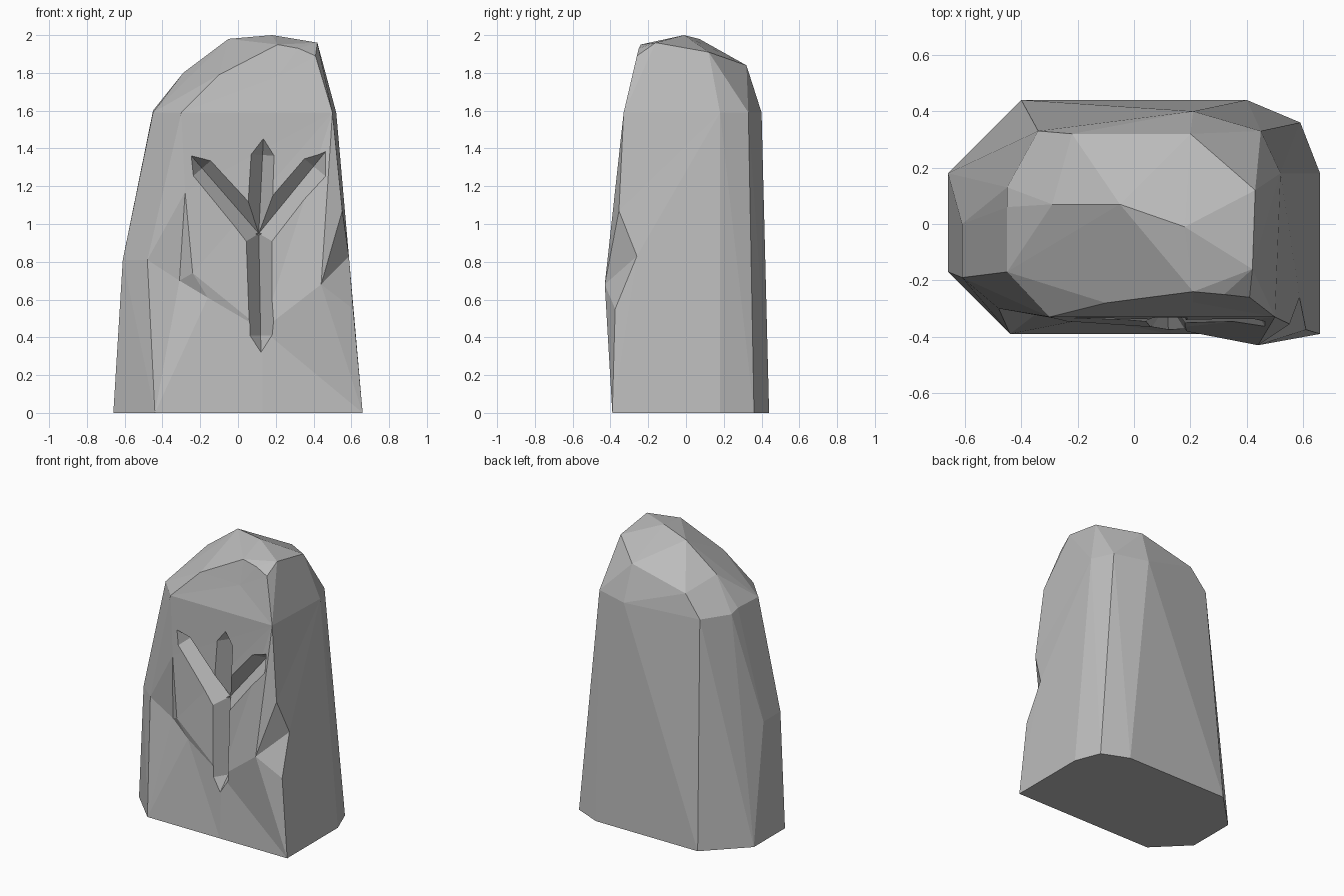
import bpy
import bmesh
from mathutils import Vector

default = bpy.data.objects.get("Cube")
if default:
    bpy.data.objects.remove(default, do_unlink=True)

stone = bpy.data.materials.new("grey_stone")
stone.use_nodes = True
grey = (0.5, 0.5, 0.5, 1)
stone.diffuse_color = grey
stone.node_tree.nodes["Principled BSDF"].inputs["Base Color"].default_value = grey


def make_object(name, bm):
    bmesh.ops.recalc_face_normals(bm, faces=bm.faces[:])
    mesh = bpy.data.meshes.new(name)
    bm.to_mesh(mesh)
    bm.free()
    mesh.materials.append(stone)
    obj = bpy.data.objects.new(name, mesh)
    bpy.context.collection.objects.link(obj)
    return obj


def hull(bm):
    result = bmesh.ops.convex_hull(bm, input=bm.verts[:])
    spare = {v for v in result["geom_interior"] + result["geom_unused"]
             if isinstance(v, bmesh.types.BMVert)}
    bmesh.ops.delete(bm, geom=list(spare), context='VERTS')


def split_border(bm, start, end, points):
    """Insert points along the edge between two corners."""
    added = []
    for point in points:
        edge = bm.edges.get((start, end))
        start = bmesh.utils.edge_split(edge, start, 0.5)[1]
        start.co = point
        added.append(start)
    return added


# Boulder: hull of the sides, back and crown
sides_and_back = [
    (.66, .18, 0), (.59, .36, 0), (.4, .44, 0), (-.4, .44, 0),
    (-.66, .18, 0), (-.66, -.17, 0),
    (-.61, -.19, .81), (-.61, 0, .81),
    (.52, .18, 1.59), (.45, .33, 1.59), (.21, .4, 1.59),
    (-.34, .33, 1.59), (-.45, .13, 1.58), (-.45, -.17, 1.59),
]
crown = [
    (-.45, .06, 1.6), (-.29, .07, 1.8), (-.05, .07, 1.98), (.18, -.01, 2),
    (.42, -.16, 1.96), (.43, .12, 1.91), (.2, .32, 1.84), (-.22, .32, 1.74),
]
front_rim = dict(
    A=(-.44, -.39, 0), C=(.66, -.39, 0), F=(.5, -.33, 1.59),
    G=(.41, -.26, 1.89), H=(.32, -.25, 1.93), I=(.21, -.24, 1.95),
    J=(-.1, -.28, 1.79), K=(-.3, -.33, 1.59), L=(-.48, -.3, .81),
)
bm = bmesh.new()
for co in sides_and_back + crown:
    bm.verts.new(co)
v = {key: bm.verts.new(co) for key, co in front_rim.items()}
hull(bm)

# Front: open the hull, notch the right edge and lay in the chipped facets
rim = set(v.values())
bmesh.ops.delete(bm, geom=[f for f in bm.faces if set(f.verts) <= rim],
                 context='FACES')
v["B"], = split_border(bm, v["A"], v["C"], [(.13, -.39, 0)])
v["N"], v["D"], v["E"] = split_border(
    bm, v["C"], v["F"],
    [(.61, -.375, .55), (.587, -.26, .83), (.552, -.355, 1.07)])
chips = dict(
    P=(.44, -.43, .68), Q=(-.31, -.29, .7), R=(-.24, -.345, .74),
    S=(-.28, -.335, 1.17), T=(-.16, -.335, .61), U=(.13, -.37, .44),
    V=(.21, -.278, 1.78),
)
v.update({key: bm.verts.new(co) for key, co in chips.items()})
facets = ("ABT ATQ AQL BUT BCU CPU CNP NDP DEP LQS QRS QTR RTU LSK "
          "FKS FSR FRU FUP FPE KVJ JVI IVH HVG GVF FVK")
for facet in facets.split():
    bm.faces.new([v[key] for key in facet])
bmesh.ops.triangulate(bm, faces=[f for f in bm.faces if len(f.verts) > 3])
boulder = make_object("standing_stone", bm)


# Carved mark: V-shaped grooves with pointed ends, meeting at one point
junction = Vector((.11, -.24, .95))


def groove(name, end, depth, width=.062, tip=.09):
    end = Vector(end)
    along = end - junction
    along.y = 0
    along.normalize()
    across = Vector((along.z, 0, -along.x)) * width
    outward = Vector((0, -depth, 0))
    start = junction - along * .01
    bm = bmesh.new()
    bm.verts.new(start)
    bm.verts.new(end)
    for base, offset in ((start, across), (start, -across), (end, across),
                         (end, -across), (end, along * tip)):
        bm.verts.new(base + (offset + outward) * 2)
    hull(bm)
    cutter = make_object(name, bm)
    cutter.hide_render = True
    return cutter


cutters = [
    groove("stem_cutter", (.12, -.28, .41), .095),
    groove("middle_arm_cutter", (.13, -.24, 1.365), .095),
    groove("right_arm_cutter", (.4, -.25, 1.305), .085),
    groove("left_arm_cutter", (-.19, -.25, 1.295), .085),
]
bpy.context.view_layer.objects.active = boulder
for cutter in cutters:
    cut = boulder.modifiers.new(cutter.name, 'BOOLEAN')
    cut.operation = 'DIFFERENCE'
    cut.solver = 'EXACT'
    cut.object = cutter
    bpy.ops.object.modifier_apply(modifier=cut.name)
    bpy.data.objects.remove(cutter, do_unlink=True)
